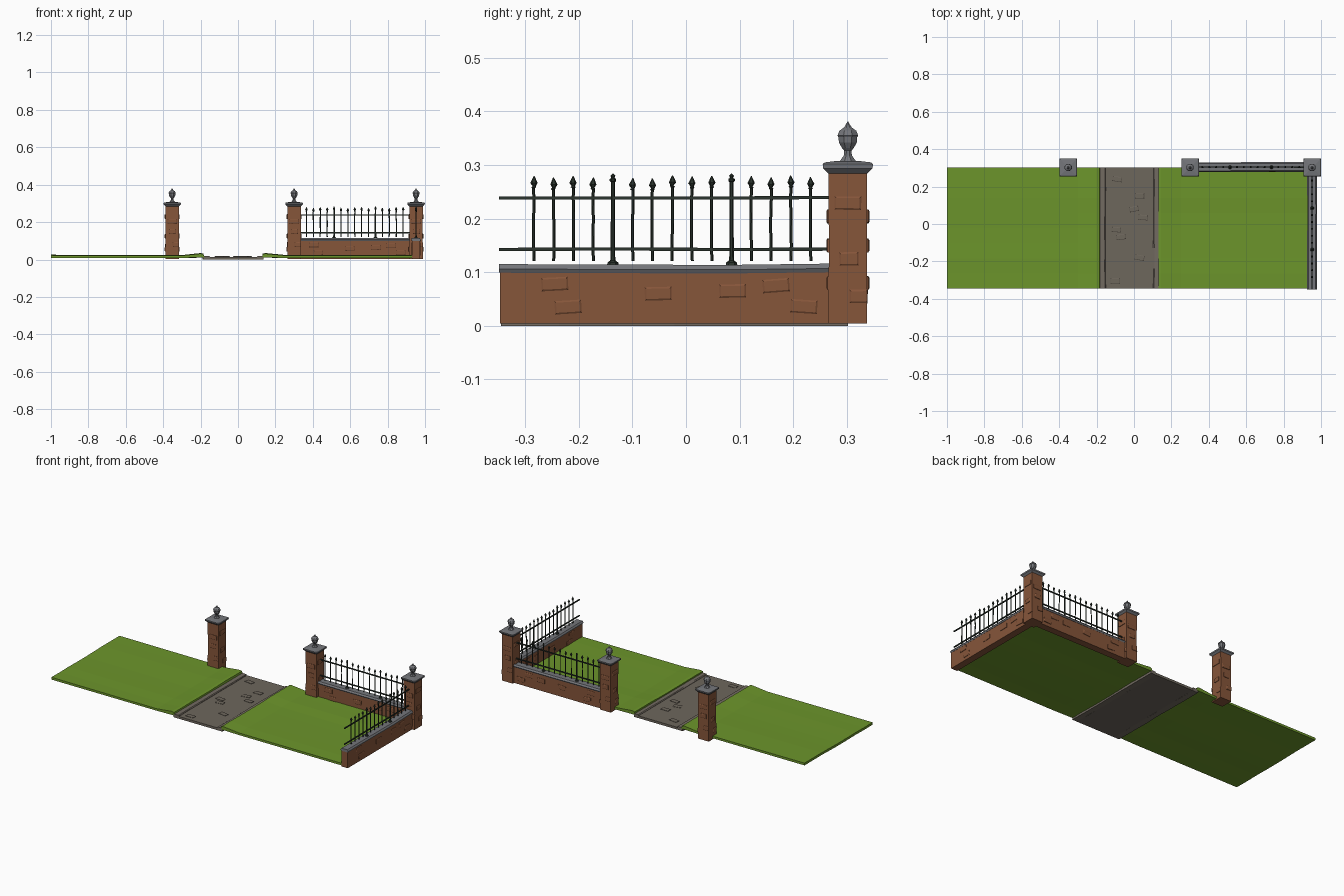
import bpy, bmesh, math, random
from mathutils import Matrix, Vector

if "Cube" in bpy.data.objects:
    bpy.data.objects.remove(bpy.data.objects["Cube"])

random.seed(4)


def mat(name, r, g, b):
    m = bpy.data.materials.new(name)
    m.diffuse_color = (r, g, b, 1)
    m.use_nodes = True
    m.node_tree.nodes["Principled BSDF"].inputs["Base Color"].default_value = m.diffuse_color
    return m


BRICK = mat("red brown brick", 0.24, 0.092, 0.042)
STONE = mat("grey coping stone", 0.175, 0.18, 0.195)
IRON = mat("dark iron", 0.024, 0.034, 0.026)
GRASS = mat("lawn green", 0.15, 0.30, 0.024)
PAVE = mat("path stone", 0.155, 0.135, 0.108)
KERB = mat("kerb stone", 0.17, 0.145, 0.12)


def finish(bm, name, material, matrix=Matrix()):
    bmesh.ops.recalc_face_normals(bm, faces=bm.faces)
    me = bpy.data.meshes.new(name)
    bm.to_mesh(me)
    bm.free()
    me.materials.append(material)
    ob = bpy.data.objects.new(name, me)
    ob.matrix_world = matrix
    bpy.context.collection.objects.link(ob)
    return ob


def skin(bm, rings):
    """Join rings of points into a closed solid."""
    vr = [[bm.verts.new(p) for p in ring] for ring in rings]
    n = len(vr[0])
    for a, b in zip(vr, vr[1:]):
        for i in range(n):
            j = (i + 1) % n
            bm.faces.new((a[i], a[j], b[j], b[i]))
    bm.faces.new(vr[0])
    bm.faces.new(vr[-1])


def lathe(bm, profile, sides, x=0, y=0, turn=0.0, bend=0.0):
    """Stack of polygon rings from (radius, z) pairs."""
    rings = []
    for r, z in profile:
        ox = random.uniform(-bend, bend)
        rings.append([(x + ox + r * math.cos(turn + 2 * math.pi * i / sides),
                       y + r * math.sin(turn + 2 * math.pi * i / sides), z)
                      for i in range(sides)])
    skin(bm, rings)


def square(bm, profile, x=0, y=0, bend=0.0):
    lathe(bm, [(r * math.sqrt(2), z) for r, z in profile], 4, x, y, math.pi / 4, bend)


def extrude_x(bm, section, xs, wob=0.0):
    """Run a (y, z) section along x with a small hand-made wobble."""
    rings = []
    for x in xs:
        dy, dz = random.uniform(-wob, wob), random.uniform(-wob, wob)
        rings.append([(x, y + dy, z + dz) for y, z in section])
    skin(bm, rings)


def plate(bm, centre, u, n, w=0.05, h=0.025, d=0.004, tilt=0.0):
    """Raised brick with sloped edges on a face with normal n."""
    c, u, n = Vector(centre), Vector(u), Vector(n)
    v = n.cross(u)
    u, v = u * math.cos(tilt) + v * math.sin(tilt), v * math.cos(tilt) - u * math.sin(tilt)
    rings = []
    for inset, depth in ((0, -0.003), (0, d * 0.5), (0.003, d)):
        a, b = w / 2 - inset, h / 2 - inset
        rings.append([c + n * depth + u * (sx * a) + v * (sy * b)
                      for sx, sy in ((-1, -1), (1, -1), (1, 1), (-1, 1))])
    skin(bm, rings)


def steps(a, b, n):
    return [a + (b - a) * i / n for i in range(n + 1)]


# Lawns: shallow slabs that rise to a lip beside the path
turn_y = Matrix(((0, 1, 0, 0), (1, 0, 0, 0), (0, 0, 1, 0), (0, 0, 0, 1)))
for name, sec in (
        ("lawn_left", [(-1, .010), (-.3, .010), (-.18, .012), (-.185, .030), (-.2, .033),
                       (-.3, .022), (-.65, .023), (-1, .024)]),
        ("lawn_right", [(.95, .010), (.25, .010), (.13, .012), (.13, .029), (.145, .033),
                        (.25, .023), (.6, .023), (.95, .023)])):
    bm = bmesh.new()
    ys = steps(-.345, .302, 8)
    rings = []
    for y in ys:
        dz = random.uniform(-.002, .002)
        rings.append([(y, x, z + dz) for x, z in sec])
    skin(bm, rings)
    finish(bm, name, GRASS, turn_y)

# Path slab with loose raised stones
bm = bmesh.new()
extrude_x(bm, [(-.152, 0), (.104, 0), (.104, .014), (-.152, .014)], [-.345, .302])
for x, y, t in ((-.09, .24, .15), (.03, .15, 0), (.0, .08, -.2), (.048, .035, .1),
                (-.095, -.03, .1), (-.07, -.07, -.1), (.03, -.18, .2), (-.1, -.305, 0)):
    plate(bm, (y, x, .014), (0, 1, 0), (0, 0, 1), tilt=t, h=.027)
finish(bm, "path", PAVE, turn_y)

# Kerbs
for name, a, b in (("kerb_left", -.188, -.152), ("kerb_right", .104, .136)):
    bm = bmesh.new()
    extrude_x(bm, [(a, 0), (b, 0), (b, .016), (b - .004, .02), (a + .004, .02), (a, .016)],
              steps(-.345, .302, 6), .0)
    for v in bm.verts:
        v.co.y += random.uniform(-.002, .002)
    finish(bm, name, KERB, turn_y)

# Gate pillars: brick shaft, stone cap, finial
for name, px in (("left", -.352), ("middle", .30), ("corner", .952)):
    place = Matrix.Translation((px, .302, 0))
    bm = bmesh.new()
    square(bm, [(.036, .004), (.0355, .15), (.036, .288)])
    for k in range(4):
        a = k * math.pi / 2
        n, u = Vector((math.cos(a), math.sin(a), 0)), Vector((-math.sin(a), math.cos(a), 0))
        up = k % 2 * -.025
        for off, z, w in ((0, .229 + up, .05), (.002, .125 - up, .036), (.02, .055 - up, .034)):
            plate(bm, n * .036 + u * off + Vector((0, 0, z)), u, n, w=w,
                  tilt=random.uniform(-.04, .04))
    finish(bm, "pillar_" + name, BRICK, place)
    bm = bmesh.new()
    square(bm, [(.036, .284), (.046, .294), (.047, .302), (.043, .305), (.018, .308)])
    finish(bm, "pillar_cap_" + name, STONE, place)
    bm = bmesh.new()
    lathe(bm, [(.018, .304), (.015, .309), (.008, .318), (.0075, .327), (.012, .332),
               (.018, .342), (.019, .352), (.021, .355), (.017, .364), (.008, .370),
               (.005, .374), (.001, .381)], 8, turn=math.pi / 8)
    finish(bm, "finial_" + name, STONE, place)

# Wall and railing module, used along the back and turned along the right side
BRICKS = ((-.245, .078), (-.22, .035), (-.052, .06), (.087, .065), (.168, .075), (.22, .036))
for name, place in (("back", Matrix.Translation((.65, .304, 0))),
                    ("side", Matrix.Translation((.952, 0, 0)) @ Matrix.Rotation(math.pi / 2, 4, 'Z'))):
    bm = bmesh.new()
    extrude_x(bm, [(-.021, .004), (.021, .004), (.021, .101), (-.021, .101)], [-.347, .28])
    for t, z in BRICKS:
        for s in (-1, 1):
            plate(bm, (t, s * .021, z), (-s, 0, 0), (0, s, 0), tilt=random.uniform(-.08, .08))
    finish(bm, "wall_" + name, BRICK, place)

    bm = bmesh.new()
    extrude_x(bm, [(-.022, .099), (.022, .099), (.026, .106), (.019, .115), (-.019, .115),
                   (-.026, .106)], [-.349, -.15, .085, .28], .0015)
    finish(bm, "wall_coping_" + name, STONE, place)

    bm = bmesh.new()
    for z in (.143, .239):
        extrude_x(bm, [(-.003, z - .003), (.003, z - .003), (.003, z + .003), (-.003, z + .003)],
                  [-.349, -.136, .085, .27], .0006)
    finish(bm, "rails_" + name, IRON, place)

    bars, posts = bmesh.new(), bmesh.new()
    for i in range(15):
        t = -.284 + .0369 * i
        if i in (4, 10):
            lathe(posts, [(.011, .113), (.010, .118), (.005, .122), (.0042, .13), (.0038, .268),
                          (.006, .270), (.006, .274), (.003, .276), (.0045, .280), (.001, .284)],
                  6, t)
        else:
            d = random.uniform(-.006, 0)
            lathe(bars, [(.0028, .121), (.0028, .15), (.0028, .2), (.0028, .24), (.0028, .258 + d),
                         (.0045, .260 + d), (.003, .262 + d), (.0068, .268 + d), (.0008, .281 + d)],
                  6, t, bend=.0008)
    finish(bars, "spear_bars_" + name, IRON, place)
    finish(posts, "railing_posts_" + name, IRON, place)
